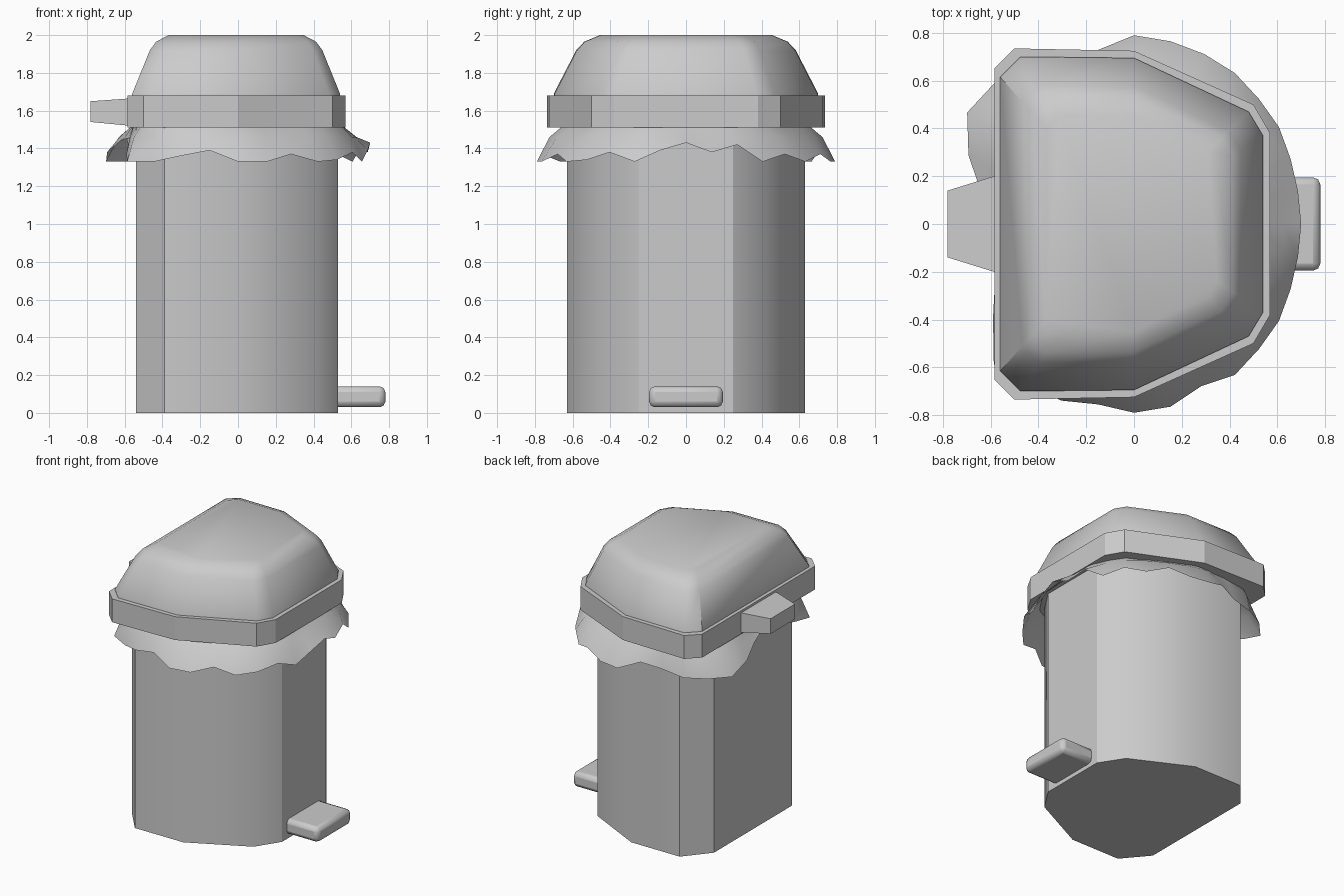
import bpy, bmesh, math
from mathutils import Vector

if "Cube" in bpy.data.objects:
    bpy.data.objects.remove(bpy.data.objects["Cube"])


def make(name, rings, angle=30, caps=True):
    """Skin a stack of closed rings into one object."""
    bm = bmesh.new()
    vs = [[bm.verts.new(p) for p in r] for r in rings]
    n = len(rings[0])
    for a, b in zip(vs, vs[1:]):
        for i in range(n):
            j = (i + 1) % n
            bm.faces.new((a[i], a[j], b[j], b[i]))
    if caps:
        bm.faces.new(vs[0][::-1])
        bm.faces.new(vs[-1])
    bm.normal_update()
    me = bpy.data.meshes.new(name)
    bm.to_mesh(me)
    bm.free()
    ob = bpy.data.objects.new(name, me)
    bpy.context.collection.objects.link(ob)
    smooth(ob, angle)
    return ob


def smooth(ob, angle):
    bpy.ops.object.select_all(action='DESELECT')
    ob.select_set(True)
    bpy.context.view_layer.objects.active = ob
    bpy.ops.object.shade_smooth_by_angle(angle=math.radians(angle))


def outline(half):
    """Mirror a half outline (front to back, y > 0) across y = 0."""
    return half + [(x, -y) for x, y in reversed(half)]


def ring(pts, z, s=1.0, cx=-0.01):
    return [(cx + (x - cx) * s, y * s, z) for x, y in pts]


def radius_at(pts, ang):
    """Distance from the centre to an outline along an angle."""
    d = Vector((math.cos(ang), math.sin(ang)))
    for i, p in enumerate(pts):
        a, b = Vector(p), Vector(pts[(i + 1) % len(pts)])
        e = b - a
        den = d.cross(e)
        if abs(den) > 1e-9:
            t, u = a.cross(e) / den, a.cross(d) / den
            if t > 0 and -1e-6 <= u <= 1 + 1e-6:
                return t


# Bin body
body = outline([(0.53, 0.25), (0.42, 0.42), (0, 0.63), (-0.39, 0.63), (-0.54, 0.45)])
make("bin_body", [ring(body, 0), ring(body, 1.53)], 32)

# Lid rim and dome
rim = outline([(0.57, 0.38), (0.50, 0.50), (0, 0.725), (-0.50, 0.735), (-0.585, 0.65)])
make("lid_rim", [ring(rim, 1.51), ring(rim, 1.68)], 20)
dome = outline([(0.54, 0.37), (0.48, 0.47), (0, 0.695), (-0.475, 0.70), (-0.56, 0.615)])
make("lid_dome", [ring(dome, z, s) for z, s in
                  [(1.67, 1), (1.69, 1), (1.92, 0.83), (1.965, 0.77), (2.0, 0.65)]], 40)

# Bin bag hem: radius and height of each point round the ragged edge
hem_r = [.70, .70, .71, .73, .74, .76, .77, .78, .79, .745, .74, .80, .83, .84, .75, .65,
         .60, .60, .63, .71, .83, .80, .80, .77, .79, .78, .735, .76, .74, .73, .71, .70]
hem_z = [1.43, 1.38, 1.42, 1.33, 1.37, 1.33, 1.37, 1.33, 1.33, 1.39, 1.36, 1.33, 1.33, 1.33, 1.38, 1.43,
         1.45, 1.45, 1.42, 1.37, 1.33, 1.33, 1.36, 1.39, 1.33, 1.33, 1.37, 1.33, 1.34, 1.38, 1.33, 1.39]
low, mid, top = [], [], []
for i, (r, z) in enumerate(zip(hem_r, hem_z)):
    a = math.tau * i / len(hem_r)
    c, s = math.cos(a), math.sin(a)
    r0 = radius_at(body, a) + 0.01
    rm = r0 + (r - r0) * 0.55
    low.append((r * c, r * s, z))
    mid.append((rm * c, rm * s, 1.46))
    top.append((r0 * c, r0 * s, 1.53))
make("bin_bag", [low, mid, top], 40, caps=False)

# Hinge block at the back of the lid
make("lid_hinge", [[(x, -y, z0), (x, y, z0), (x, y, z1), (x, -y, z1)] for x, y, z0, z1 in
                   [(-0.78, 0.14, 1.54, 1.65), (-0.57, 0.205, 1.52, 1.665)]][::-1], 20)

# Foot pedal
bpy.ops.mesh.primitive_cube_add(size=1, location=(0.64, 0, 0.085))
pedal = bpy.context.object
pedal.name = "foot_pedal"
pedal.scale = (0.28, 0.39, 0.11)
bpy.ops.object.transform_apply(location=False, rotation=False, scale=True)
bev = pedal.modifiers.new("bevel", 'BEVEL')
bev.width, bev.segments = 0.03, 2
smooth(pedal, 40)
